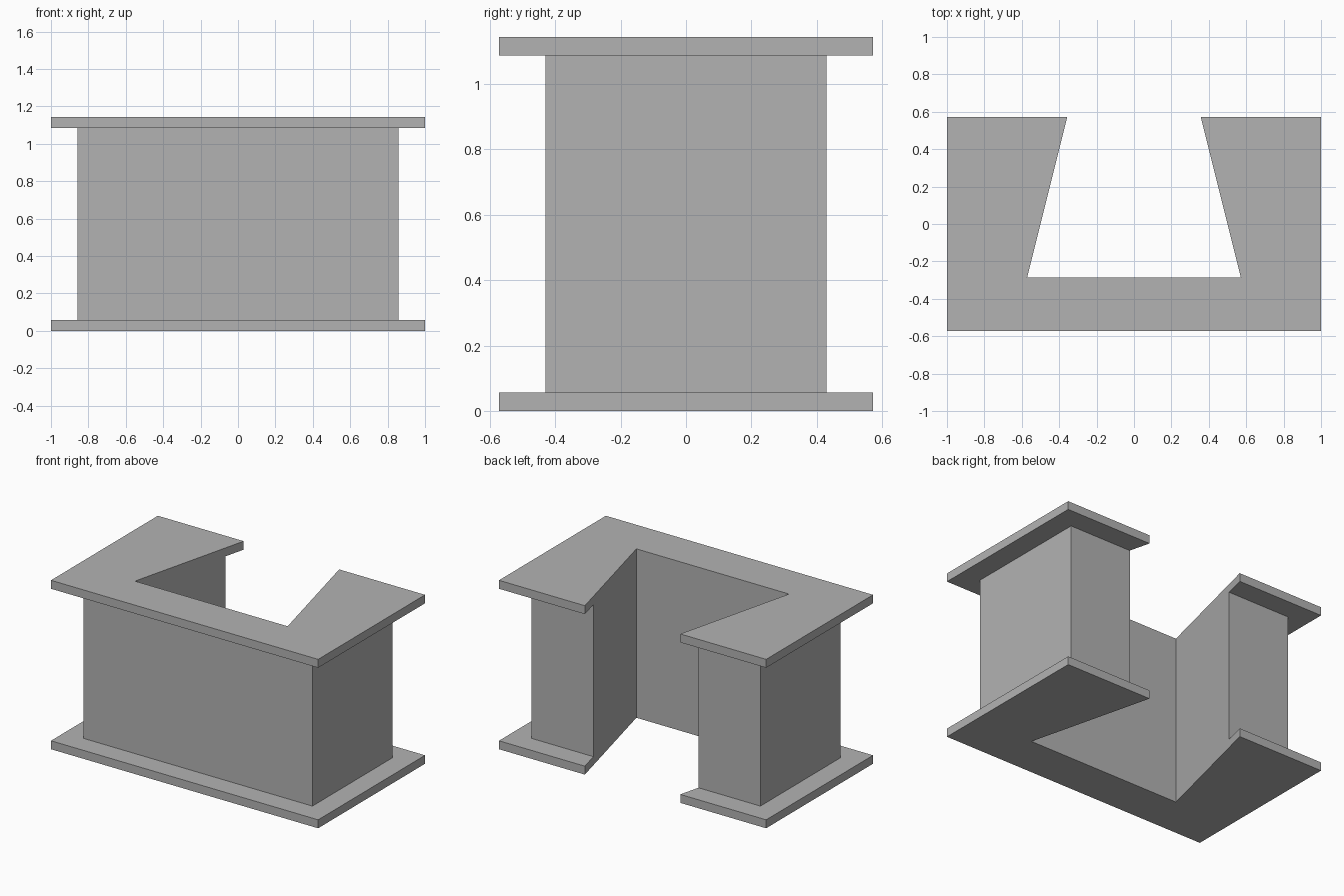
import bpy
import bmesh

cube = bpy.data.objects.get("Cube")
if cube:
    bpy.data.objects.remove(cube, do_unlink=True)

U = 1 / 7          # design unit: the plates are 14 x 8 units
HEIGHT = 8
PLATE = 0.4

grey = bpy.data.materials.new("plain_grey")
grey.use_nodes = True
grey.diffuse_color = (0.45, 0.45, 0.45, 1)
grey.node_tree.nodes["Principled BSDF"].inputs["Base Color"].default_value = (0.45, 0.45, 0.45, 1)


def slot_x(y):
    """Half width of the tapered slot, narrowing towards the back."""
    return 4 - 1.5 * (y + 2) / 6


def u_prism(name, half_x, half_y, z0, z1):
    """Extrude a mirrored U outline with the shared dovetail slot."""
    half = [(half_x, -half_y), (half_x, half_y), (slot_x(half_y), half_y), (slot_x(-2), -2)]
    outline = half + [(-x, y) for x, y in reversed(half)]
    bm = bmesh.new()
    face = bm.faces.new([bm.verts.new((x * U, y * U, z0 * U)) for x, y in outline])
    top = bmesh.ops.extrude_face_region(bm, geom=[face])["geom"]
    moved = [v for v in top if isinstance(v, bmesh.types.BMVert)]
    bmesh.ops.translate(bm, verts=moved, vec=(0, 0, (z1 - z0) * U))
    bmesh.ops.recalc_face_normals(bm, faces=bm.faces)
    mesh = bpy.data.meshes.new(name)
    bm.to_mesh(mesh)
    bm.free()
    mesh.materials.append(grey)
    obj = bpy.data.objects.new(name, mesh)
    bpy.context.collection.objects.link(obj)
    return obj


# Base plate, inset body and top plate share one slot
u_prism("base_plate", 7, 4, 0, PLATE)
u_prism("body", 6, 3, PLATE, HEIGHT - PLATE)
u_prism("top_plate", 7, 4, HEIGHT - PLATE, HEIGHT)
